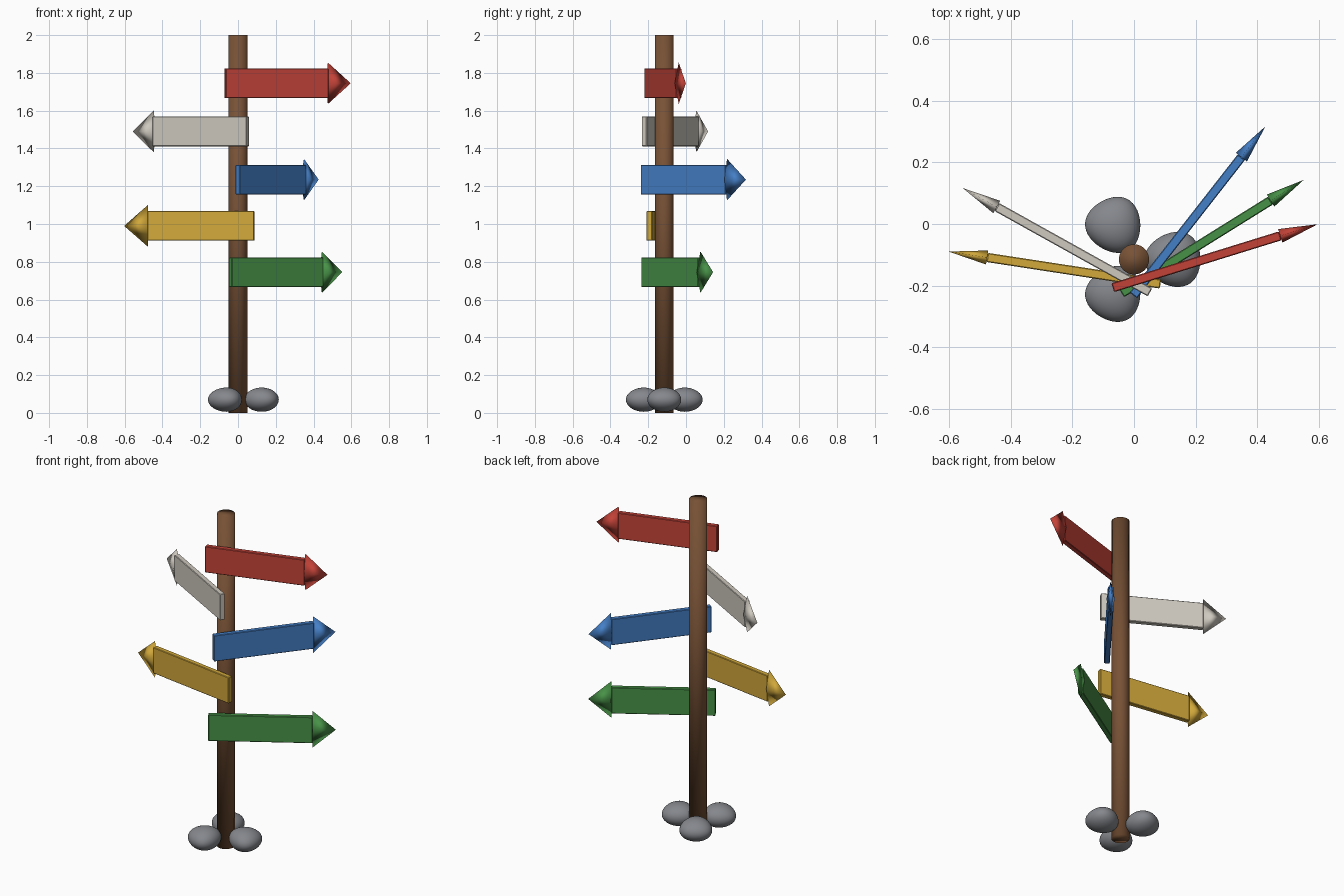
import bpy, math
from mathutils import Matrix, Vector

cube = bpy.data.objects.get("Cube")
if cube:
    bpy.data.objects.remove(cube, do_unlink=True)


def material(name, *srgb):
    m = bpy.data.materials.new(name)
    m.use_nodes = True
    colour = [(c / 12.92 if c < 0.04 else ((c + 0.055) / 1.055) ** 2.4) for c in srgb] + [1]
    m.diffuse_color = colour
    bsdf = next(n for n in m.node_tree.nodes if n.type == 'BSDF_PRINCIPLED')
    bsdf.inputs["Base Color"].default_value = colour
    return m


def finish(name, mat, smooth=False):
    ob = bpy.context.object
    ob.name = name
    ob.data.materials.append(mat)
    if smooth:
        bpy.ops.object.shade_smooth()
    return ob


wood = material("brown wood", 0.47, 0.32, 0.21)
stone = material("grey stone", 0.52, 0.53, 0.55)
POST_Y = -0.115

# Round post
bpy.ops.mesh.primitive_cylinder_add(vertices=32, radius=0.049, depth=2, location=(0, POST_Y, 1))
finish("post", wood, smooth=True)

# Three rounded stones spaced evenly around the foot
for i in range(3):
    bpy.ops.mesh.primitive_ico_sphere_add(subdivisions=4, radius=1)
    rock = finish(f"stone_{i + 1}", stone, smooth=True)
    for v in rock.data.vertices:
        v.co.y *= 1 + 0.12 * v.co.x          # slight egg shape
        v.co.x += 0.08 * v.co.y * v.co.y
    turn = math.radians(120 * i)
    rock.matrix_world = (Matrix.Translation((0, POST_Y, 0.07)) @ Matrix.Rotation(turn, 4, 'Z')
                         @ Matrix.Translation((0.125, 0, 0)) @ Matrix.Diagonal((0.091, 0.089, 0.064, 1)))

# Arrow signs: colour, tail centre, height of centre, heading in degrees
BOARD, HEAD = 0.57, 0.127
signs = [
    ("red", (0.76, 0.26, 0.22), (-0.069, -0.207), 1.745, 17.2),
    ("white", (0.81, 0.79, 0.75), (0.052, -0.222), 1.49, 150.9),
    ("blue", (0.27, 0.50, 0.78), (-0.002, -0.232), 1.235, 52),
    ("yellow", (0.82, 0.66, 0.23), (0.086, -0.195), 0.99, 171.3),
    ("green", (0.28, 0.57, 0.28), (-0.04, -0.225), 0.745, 31.9),
]
for name, rgb, tail, z, heading in signs:
    paint = material(name + " paint", *rgb)
    place = Matrix.Translation((*tail, z)) @ Matrix.Rotation(math.radians(heading), 4, 'Z')

    # Flat board with softened edges
    bpy.ops.mesh.primitive_cube_add(size=1)
    board = finish(name + "_board", paint)
    board.data.transform(Matrix.Translation((BOARD / 2, 0, 0)) @ Matrix.Diagonal((BOARD, 0.03, 0.157, 1)))
    board.matrix_world = place
    bevel = board.modifiers.new("soft_edges", 'BEVEL')
    bevel.width = 0.003
    bevel.segments = 1

    # Flattened four-sided point
    bpy.ops.mesh.primitive_cone_add(vertices=4, radius1=1, radius2=0, depth=1)
    head = finish(name + "_arrowhead", paint, smooth=True)
    head.data.transform(Matrix.Translation((BOARD + HEAD / 2, 0, 0))
                        @ Matrix.Diagonal((HEAD, 0.023, 0.11, 1)) @ Matrix.Rotation(math.pi / 2, 4, 'Y'))
    head.matrix_world = place
